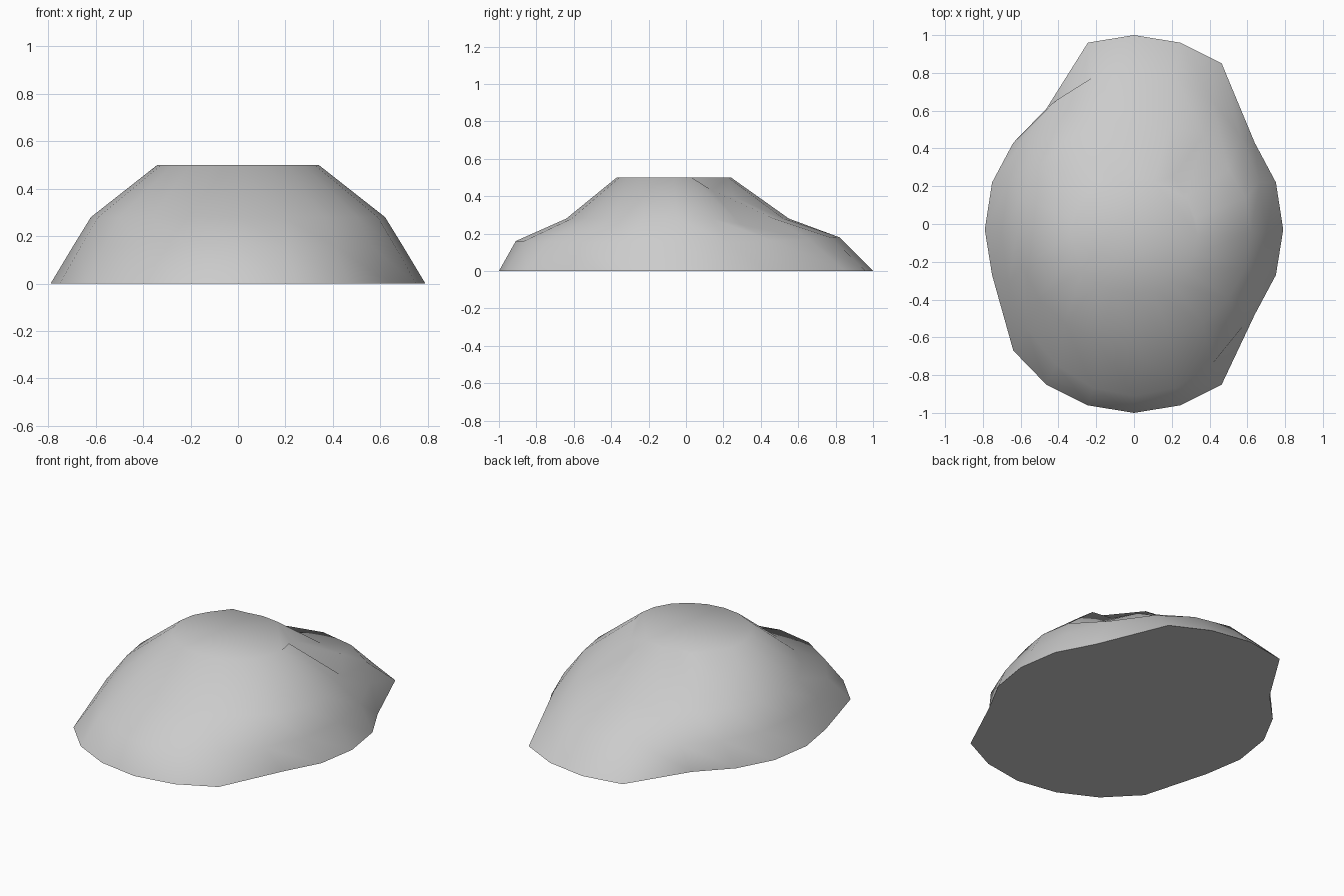
import bpy, bmesh
from math import sin, cos, pi, radians

if "Cube" in bpy.data.objects:
    bpy.data.objects.remove(bpy.data.objects["Cube"])

N = 20  # sides per ring; index 0 is the back, running towards +x


def ring(rx, y_back, y_front, z_side, z_back, z_front, moved=None):
    """Oval ring of points with optional moved points."""
    mid, ry = (y_back + y_front) / 2, (y_back - y_front) / 2
    pts = []
    for i in range(N):
        a = 2 * pi * i / N
        c = cos(a)
        z_end = z_back if c > 0 else z_front
        pts.append((rx * sin(a), mid + ry * c, z_side + (z_end - z_side) * c * c))
    for i, p in (moved or {}).items():
        pts[i] = p
    return pts


# Irregular base outline: y values, right side from back to front, then left side
right_y = [1.0, .96, .85, .64, .43, .22 - .01]
base_y = [1.0, .96, .85, .43, .22, -.03, -.27, -.48, -.85, -.96,
          -1.0, -.96, -.85, -.67, -.27, -.03, .22, .43, .61, .96]
base = [(.79 * sin(2 * pi * i / N), y, 0) for i, y in enumerate(base_y)]

# Slope rings, with a dent at the back right of the upper rim
rings = [
    base,
    ring(.70, .82, -.91, .15, .18, .16),
    ring(.62, .55, -.64, .28, .28, .28,
         {2: (.37, .47, .28), 3: (.50, .29, .25)}),
    ring(.34, .24, -.37, .50, .50, .50,
         {2: (.21, .25, .40), 3: (.275, .14, .43), 18: (-.19, .22, .50)}),
]

# Mound mesh
bm = bmesh.new()
loops = [[bm.verts.new(p) for p in r] for r in rings]
for low, high in zip(loops, loops[1:]):
    for i in range(N):
        j = (i + 1) % N
        bm.faces.new((low[i], low[j], high[j], high[i]))
bm.faces.new(loops[0])
bm.faces.new(loops[-1])
bmesh.ops.recalc_face_normals(bm, faces=bm.faces[:])
mesh = bpy.data.meshes.new("rock_mound")
bm.to_mesh(mesh)
bm.free()
mound = bpy.data.objects.new("rock_mound", mesh)
bpy.context.collection.objects.link(mound)

# Smooth slopes, sharp base edge
bpy.context.view_layer.objects.active = mound
mound.select_set(True)
bpy.ops.object.shade_smooth_by_angle(angle=radians(60))
